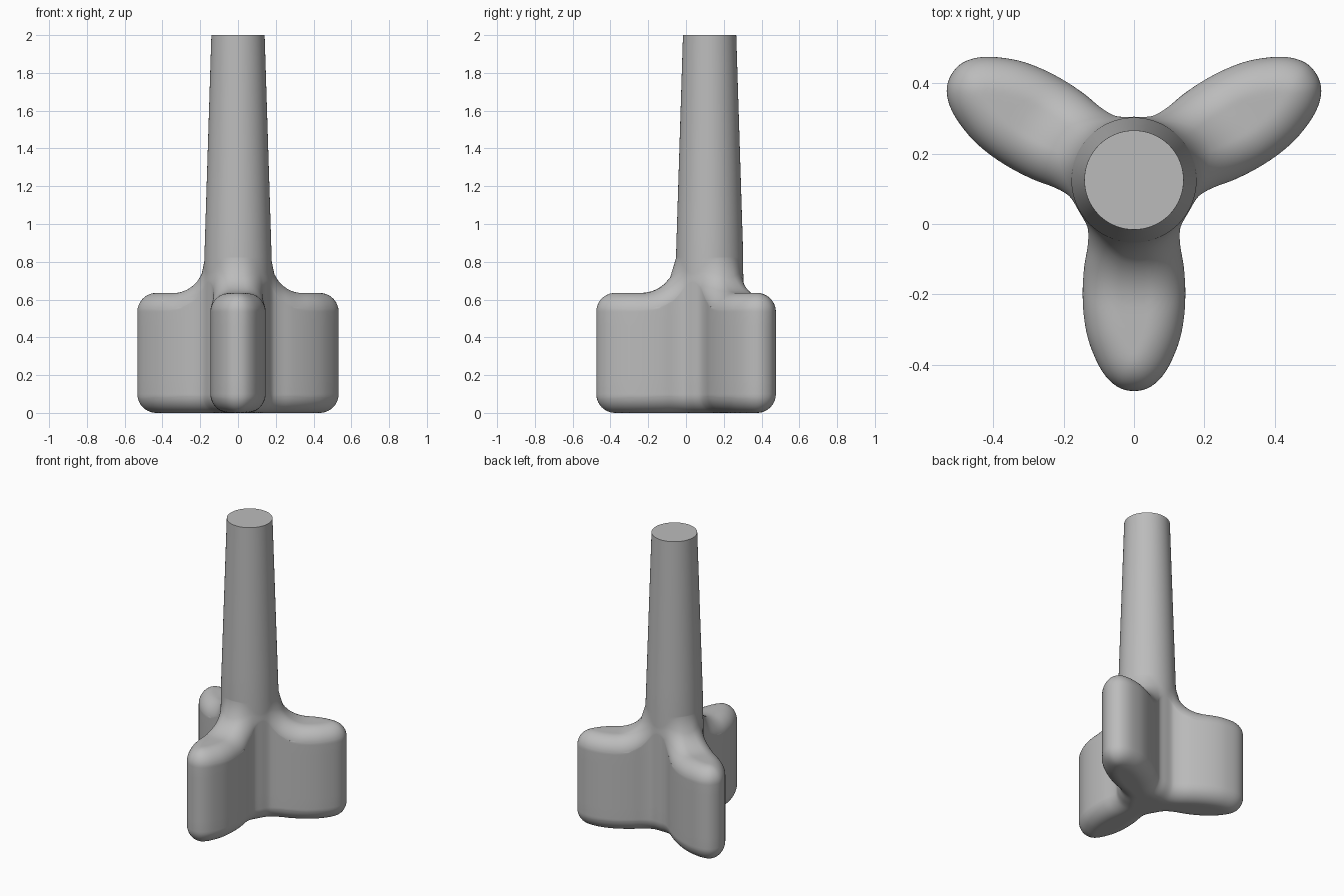
import bpy, bmesh, math
from mathutils import Vector, Matrix, kdtree

cube = bpy.data.objects.get("Cube")
if cube:
    bpy.data.objects.remove(cube, do_unlink=True)

CENTRE_Y = 0.125
BODY_TOP, ROUND = 0.635, 0.1
SHAFT_R, SHAFT_TIP_R, SHAFT_Z, TOP_Z = 0.178, 0.141, 0.82, 2.0
FILLET = SHAFT_Z - BODY_TOP
RINGS = 22

# Half outline of one lobe: distance along its axis, half width (valley to tip)
half = [(0.09, 0.156), (0.125, 0.136), (0.15, 0.13), (0.19, 0.132),
        (0.25, 0.142), (0.325, 0.146), (0.40, 0.141), (0.47, 0.125),
        (0.545, 0.09), (0.588, 0.047), (0.6, 0.0)]
lobe = [Vector((u, -v)) for u, v in half] + [Vector(p) for p in half[-2:0:-1]]
control = []
for k in range(3):
    turn = Matrix.Rotation(math.radians(-90 + 120 * k), 2)
    control += [turn @ p for p in lobe]


def smooth_loop(points, steps):
    """Closed Catmull-Rom curve through the points."""
    out, n = [], len(points)
    for i in range(n):
        a, b, c, d = (points[(i + j) % n] for j in (-1, 0, 1, 2))
        for s in range(steps):
            t = s / steps
            out.append(b + 0.5 * t * ((c - a) + t * ((2 * a - 5 * b + 4 * c - d)
                                                     + t * (3 * (b - c) + d - a))))
    return out


outline = smooth_loop(control, 4)
dense = smooth_loop(control, 40)
tree = kdtree.KDTree(len(dense))
for i, p in enumerate(dense):
    tree.insert(p.to_3d(), i)
tree.balance()


def edge_drop(p):
    """How far the rounded rim falls below the flat at this point."""
    d = min(tree.find(p.to_3d())[2], ROUND)
    return ROUND - math.sqrt(max(0, ROUND ** 2 - (ROUND - d) ** 2))


def fillet_rise(p):
    """Concave sweep from the lobe tops up to the shaft."""
    gap = min(max(p.length - SHAFT_R, 0), FILLET)
    return FILLET - math.sqrt(max(0, FILLET ** 2 - (FILLET - gap) ** 2))


def circle(radius, z):
    return [(p.normalized() * radius).to_3d() + Vector((0, 0, z)) for p in outline]


# Rings from the middle of the underside, out and up to the shaft tip
rings = []
for k in range(RINGS, 0, -1):
    scale = 1 - 0.97 * (k / RINGS) ** 2
    flat = [p * scale for p in outline]
    rings.append([Vector((p.x, p.y, edge_drop(p))) for p in flat])

for k in range(7):
    rings.append([Vector((p.x, p.y, ROUND + k / 6 * (
        BODY_TOP - 2 * ROUND + fillet_rise(p)))) for p in outline])

for k in range(1, RINGS + 1):
    t = (k / RINGS) ** 2 if k < RINGS * 0.6 else None
    if t is None:
        start = 0.36
        t = start + (1 - start) * (k - RINGS * 0.6) / (RINGS * 0.4)
    flat = [p.lerp(p.normalized() * SHAFT_R, t) for p in outline]
    rings.append([Vector((p.x, p.y, BODY_TOP - edge_drop(p) + fillet_rise(p)))
                  for p in flat])

for k in range(7):
    s = k / 6
    rings.append(circle(SHAFT_R + (SHAFT_TIP_R - SHAFT_R) * s,
                        SHAFT_Z + 0.005 + (TOP_Z - SHAFT_Z - 0.005) * s))

# Skin the rings
bm = bmesh.new()
loops = [[bm.verts.new(p + Vector((0, CENTRE_Y, 0))) for p in ring] for ring in rings]
count = len(outline)
for low, high in zip(loops, loops[1:]):
    for i in range(count):
        j = (i + 1) % count
        bm.faces.new((low[i], low[j], high[j], high[i]))
bm.faces.new(loops[0][::-1])
bm.faces.new(loops[-1])
mesh = bpy.data.meshes.new("three_lobed_handle")
bm.to_mesh(mesh)
bm.free()

handle = bpy.data.objects.new("three_lobed_handle", mesh)
bpy.context.collection.objects.link(handle)

# Plain grey finish
grey = bpy.data.materials.new("plain_grey")
grey.use_nodes = True
colour = (0.5, 0.5, 0.5, 1)
grey.diffuse_color = colour
grey.node_tree.nodes["Principled BSDF"].inputs["Base Color"].default_value = colour
mesh.materials.append(grey)

bpy.ops.object.select_all(action="DESELECT")
handle.select_set(True)
bpy.context.view_layer.objects.active = handle
bpy.ops.object.shade_smooth_by_angle(angle=math.radians(60))
